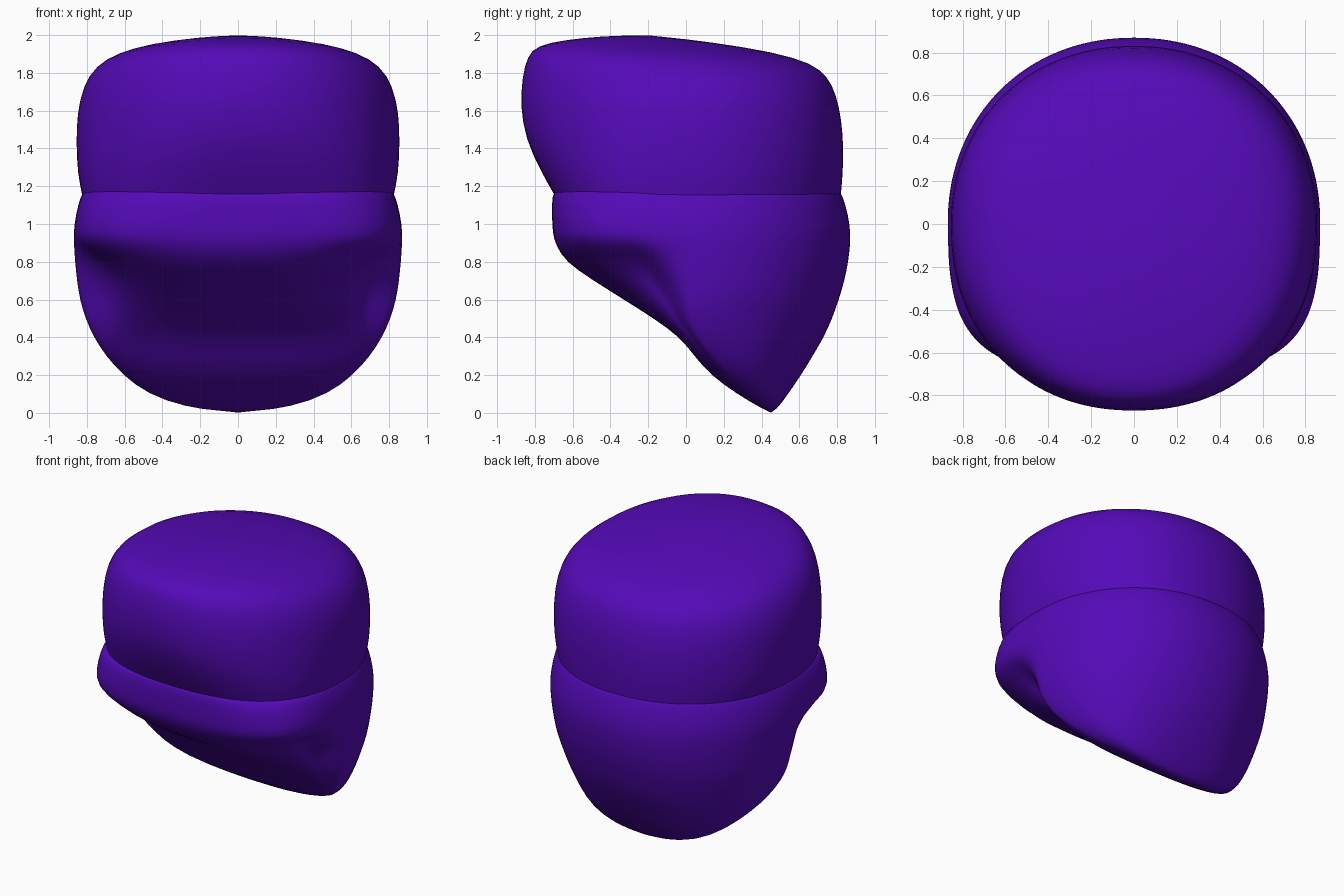
import bpy, bmesh, math

if "Cube" in bpy.data.objects:
    bpy.data.objects.remove(bpy.data.objects["Cube"])

SEGS = 72
purple = bpy.data.materials.new("purple")
purple.diffuse_color = (0.09, 0.003, 0.48, 1)
purple.use_nodes = True
purple.node_tree.nodes["Principled BSDF"].inputs["Base Color"].default_value = purple.diffuse_color


def power(v, n):
    return math.copysign(abs(v) ** (2 / n), v)


def ring(zf, zb, yf, yc, yb, rx, hx, n):
    """Closed section: round back, squarer or narrower front half, optional tilt."""
    pts = []
    for i in range(SEGS):
        a = 2 * math.pi * i / SEGS
        c, s = math.cos(a), math.sin(a)
        if s >= 0:
            x, y = rx * power(c, 2.1), yc + (yb - yc) * power(s, 2.1)
        else:
            k = min(1, abs(math.asin(s)) / 0.27)
            w = rx + (hx - rx) * k * k * (3 - 2 * k)
            x, y = w * power(c, n), yc + (yc - yf) * power(s, n)
        f = (y - yf) / (yb - yf)
        pts.append((x, y, zf + (zb - zf) * f))
    return pts


def loft(name, rings, pole):
    bm = bmesh.new()
    rows = [[bm.verts.new(p) for p in r] for r in rings]
    for a, b in zip(rows, rows[1:]):
        for i in range(SEGS):
            j = (i + 1) % SEGS
            bm.faces.new((a[i], a[j], b[j], b[i]))
    tip = bm.verts.new(pole)
    for i in range(SEGS):
        bm.faces.new((rows[-1][i], rows[-1][(i + 1) % SEGS], tip))
    bmesh.ops.recalc_face_normals(bm, faces=bm.faces)
    # make sure the open shell faces outwards
    bm.normal_update()
    if sum(f.normal.x * f.calc_center_median().x * f.calc_area() for f in bm.faces) < 0:
        bmesh.ops.reverse_faces(bm, faces=bm.faces)
    for f in bm.faces:
        f.smooth = True
    mesh = bpy.data.meshes.new(name)
    bm.to_mesh(mesh)
    bm.free()
    ob = bpy.data.objects.new(name, mesh)
    bpy.context.collection.objects.link(ob)
    mesh.materials.append(purple)
    sub = ob.modifiers.new("smooth", 'SUBSURF')
    sub.levels = sub.render_levels = 1
    return ob


# Crown: leans forward over the band, with a gently tilted top
crown = [  # z front, z back, y front, y back, half width, front squareness
    (1.15, 1.15, -.695, .82, .825, 2.75),
    (1.28, 1.25, -.77, .83, .85, 2.5),
    (1.45, 1.40, -.85, .835, .857, 2.25),
    (1.62, 1.55, -.878, .825, .853, 2.15),
    (1.78, 1.69, -.868, .795, .82, 2.15),
    (1.89, 1.78, -.84, .75, .755, 2.15),
    (1.945, 1.85, -.79, .67, .65, 2.15),
    (1.975, 1.91, -.64, .47, .49, 2.1),
    (1.995, 1.965, -.44, .12, .25, 2),
]
loft("crown", [ring(zf, zb, yf, 0 if zf < 1.96 else (yf + yb) / 2, yb, rx, rx, n)
               for zf, zb, yf, yb, rx, n in crown], (0, -.2, 2.0))

# Lower wrap: square-fronted band, recessed face slope, side and neck flap
wrap = [  # z, y front, y centre, y back, half width, front half width, squareness
    (1.18, -.60, 0, .74, .74, .74, 2.8),
    (1.18, -.69, 0, .81, .81, .81, 3.0),
    (1.155, -.71, 0, .828, .832, .832, 3.1),
    (1.05, -.71, 0, .86, .86, .86, 3.3),
    (.95, -.707, 0, .872, .872, .868, 3.4),
    (.89, -.69, 0, .87, .87, .85, 3.2),
    (.80, -.64, 0, .86, .865, .72, 2.7),
    (.70, -.49, 0, .84, .855, .68, 2.4),
    (.60, -.33, .01, .81, .84, .68, 2.3),
    (.50, -.17, .01, .775, .81, .69, 2.3),
    (.40, -.03, .06, .73, .765, .72, 2.8),
    (.30, .045, .15, .67, .70, .69, 3.2),
    (.20, .13, .26, .61, .61, .61, 3.0),
    (.10, .27, .38, .54, .48, .48, 2.5),
    (.03, .39, .44, .49, .28, .28, 2.0),
]
loft("lower_wrap", [ring(z, z, yf, yc, yb, rx, hx, n)
                    for z, yf, yc, yb, rx, hx, n in wrap], (0, .45, 0))
